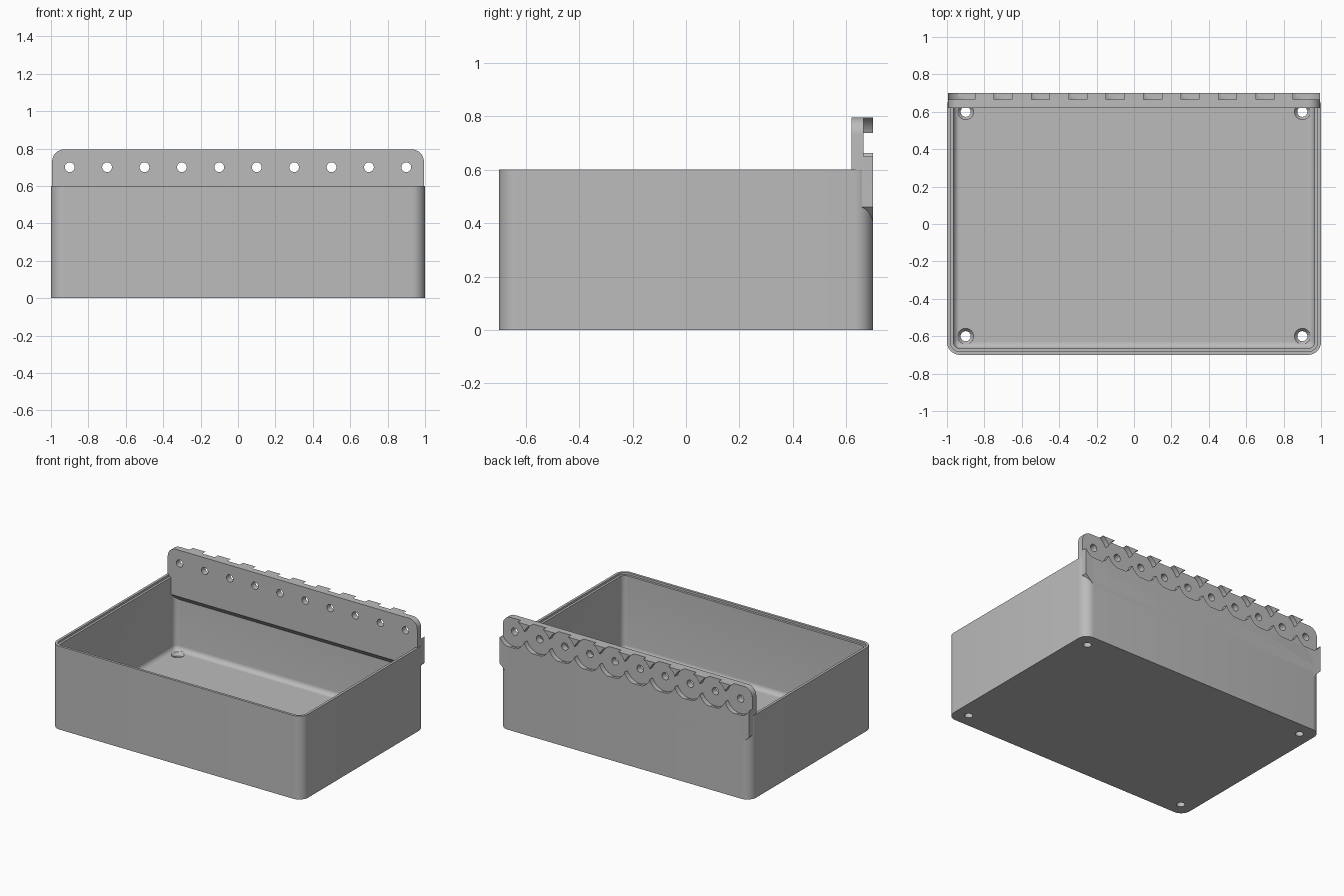
import bpy, bmesh, math
from mathutils import Matrix

if "Cube" in bpy.data.objects:
    bpy.data.objects.remove(bpy.data.objects["Cube"], do_unlink=True)

grey = bpy.data.materials.new("plain_grey")
grey.use_nodes = True
grey.diffuse_color = (0.5, 0.5, 0.5, 1)
grey.node_tree.nodes["Principled BSDF"].inputs["Base Color"].default_value = (0.5, 0.5, 0.5, 1)

WALL, RADIUS, FLOOR, FILLET, RIM = 0.034, 0.07, 0.05, 0.035, 0.6
BACK, RECESS, FRONT, HOLE_Z = 0.70, 0.665, 0.62, 0.70


def make_object(name, bm):
    bmesh.ops.recalc_face_normals(bm, faces=bm.faces[:])
    mesh = bpy.data.meshes.new(name)
    bm.to_mesh(mesh)
    bm.free()
    mesh.materials.append(grey)
    obj = bpy.data.objects.new(name, mesh)
    bpy.context.collection.objects.link(obj)
    return obj


def rounded_ring(bm, inset, z):
    """Rounded rectangle of vertices, moved inwards by inset."""
    r = max(RADIUS - inset, 0.02)
    cx, cy = 1 - inset - r, BACK - inset - r
    ring = []
    for quarter, (sx, sy) in enumerate([(1, 1), (-1, 1), (-1, -1), (1, -1)]):
        for i in range(9):
            a = math.pi / 2 * (quarter + i / 8)
            ring.append(bm.verts.new((sx * cx + r * math.cos(a), sy * cy + r * math.sin(a), z)))
    return ring


def add_cylinder(bm, x, y, z, r1, r2, depth, along_y=False):
    turn = Matrix.Rotation(math.pi / 2, 4, 'X') if along_y else Matrix()
    bmesh.ops.create_cone(bm, cap_ends=True, segments=48, radius1=r1, radius2=r2,
                          depth=depth, matrix=Matrix.Translation((x, y, z)) @ turn)


def cut(obj, bm):
    cutter = make_object("cutter", bm)
    cutter.hide_render = True
    mod = obj.modifiers.new("cut", 'BOOLEAN')
    mod.operation, mod.solver, mod.object = 'DIFFERENCE', 'EXACT', cutter
    bpy.context.view_layer.objects.active = obj
    bpy.ops.object.modifier_apply(modifier=mod.name)
    bpy.data.objects.remove(cutter, do_unlink=True)


def smooth(obj):
    bpy.ops.object.select_all(action='DESELECT')
    obj.select_set(True)
    bpy.context.view_layer.objects.active = obj
    bpy.ops.object.shade_smooth_by_angle(angle=math.radians(30))


# Bin: outside wall, stepped rim, inside wall, filleted floor
bm = bmesh.new()
steps = [(0, 0), (0, RIM), (0.018, RIM), (0.018, RIM - 0.015), (WALL, RIM - 0.015)]
for i in range(7):
    a = math.pi / 2 * i / 6
    steps.append((WALL + FILLET * (1 - math.cos(a)), FLOOR + FILLET * (1 - math.sin(a))))
rings = [rounded_ring(bm, inset, z) for inset, z in steps]
for low, high in zip(rings, rings[1:]):
    for i in range(len(low)):
        j = (i + 1) % len(low)
        bm.faces.new((low[i], low[j], high[j], high[i]))
bm.faces.new(rings[0])
bm.faces.new(rings[-1])
bin_body = make_object("bin_body", bm)

# Countersunk screw holes in the floor corners
through, sinks = bmesh.new(), bmesh.new()
for x in (-0.9, 0.9):
    for y in (-0.6, 0.6):
        add_cylinder(through, x, y, 0, 0.027, 0.027, 0.3)
        add_cylinder(sinks, x, y, 0.045, 0.027, 0.05, 0.03)
cut(bin_body, through)
cut(bin_body, sinks)
sinks = bmesh.new()
for x in (-0.9, 0.9):
    for y in (-0.6, 0.6):
        add_cylinder(sinks, x, y, 0.09, 0.05, 0.05, 0.07)
cut(bin_body, sinks)
smooth(bin_body)

# Mounting rail: round-topped plate with a tapered foot
bm = bmesh.new()
half, top, foot, r = 0.994, 0.795, 0.46, 0.065
outline = [(-half, foot), (half, foot)]
for sx, start in ((1, 0), (-1, math.pi / 2)):
    for i in range(9):
        a = start + math.pi / 2 * i / 8
        outline.append((sx * (half - r) + r * math.cos(a), top - r + r * math.sin(a)))
face = bm.faces.new([bm.verts.new((x, FRONT, z)) for x, z in outline])
ext = bmesh.ops.extrude_face_region(bm, geom=[face])
bmesh.ops.translate(bm, vec=(0, BACK - FRONT, 0),
                    verts=[g for g in ext["geom"] if isinstance(g, bmesh.types.BMVert)])
bm.normal_update()
under = [f for f in bm.faces if all(abs(v.co.z - foot) < 0.001 for v in f.verts)]
taper = bmesh.ops.extrude_face_region(bm, geom=under)
for v in [g for g in taper["geom"] if isinstance(g, bmesh.types.BMVert)]:
    v.co.z -= 0.075
    v.co.x -= math.copysign(0.075, v.co.x)
    if v.co.y < RECESS:
        v.co.y += 0.075
bmesh.ops.delete(bm, geom=[f for f in under if f.is_valid], context='FACES_ONLY')
rail = make_object("mounting_rail", bm)

# Row of round recesses, each with a hole through its middle
centres = [-0.9 + 0.2 * i for i in range(10)]
for parity in (0, 1):
    recesses = bmesh.new()
    for x in centres[parity::2]:
        add_cylinder(recesses, x, RECESS + 0.1, HOLE_Z, 0.107, 0.107, 0.2, True)
    cut(rail, recesses)
holes = bmesh.new()
for x in centres:
    add_cylinder(holes, x, RECESS, HOLE_Z, 0.026, 0.026, 0.3, True)
cut(rail, holes)
smooth(rail)
